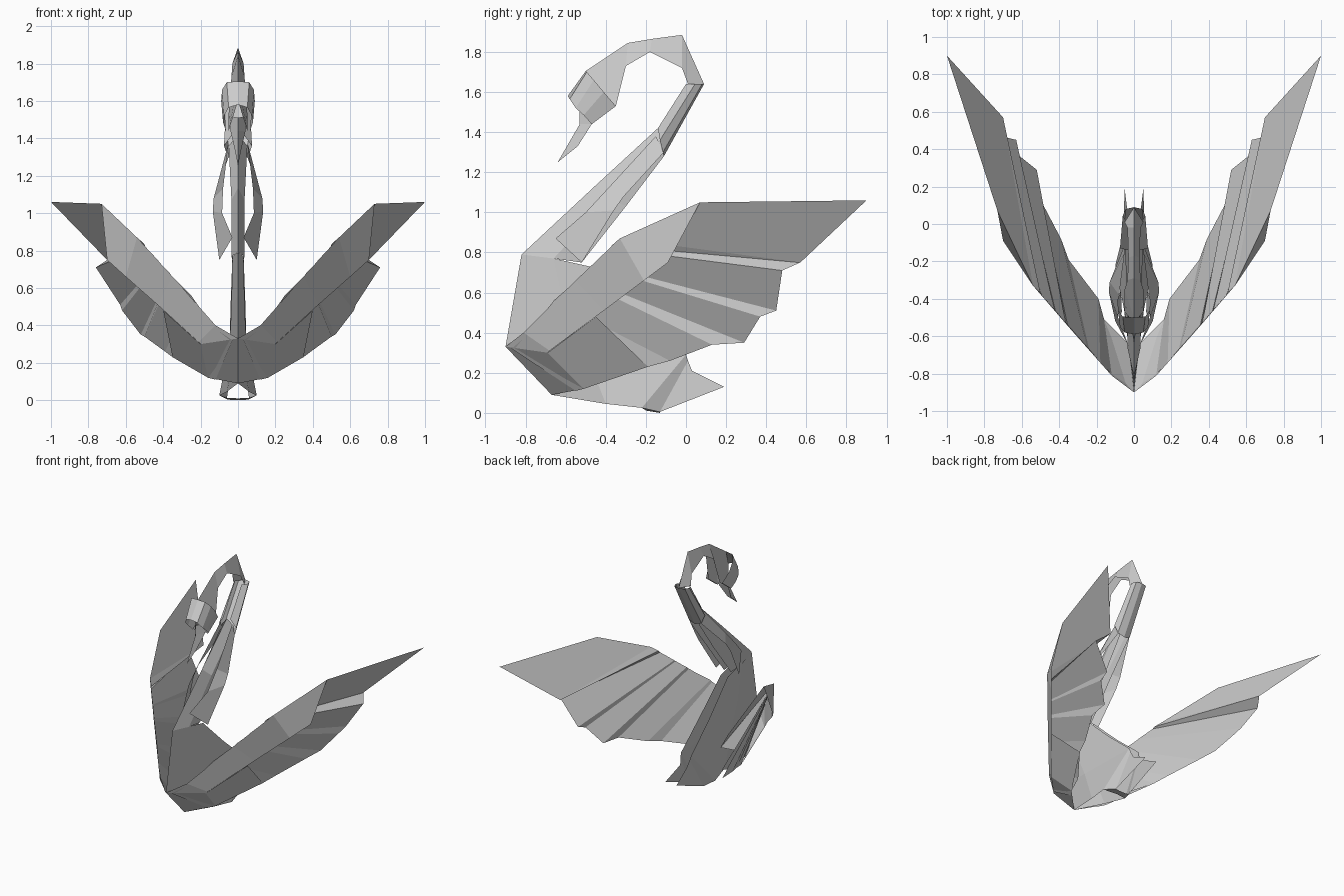
import bpy


def sheet(name, *rows):
    """Folded paper sheet lofted between equal-length point rows, mirrored over x = 0."""
    n = len(rows[0])
    verts = [p for row in rows for p in row]
    faces = [(r * n + i, r * n + i + 1, (r + 1) * n + i + 1, (r + 1) * n + i)
             for r in range(len(rows) - 1) for i in range(n - 1)]
    mesh = bpy.data.meshes.new(name)
    mesh.from_pydata(verts, [], faces)
    mesh.validate()
    ob = bpy.data.objects.new(name, mesh)
    bpy.context.collection.objects.link(ob)
    mod = ob.modifiers.new("mirror", 'MIRROR')
    mod.use_axis[0] = True
    mod.merge_threshold = 0.001
    return ob


# Leading edge of the wings, folded over the outside of the feathers
sheet("wing_leading_edge",
      [(0, -.90, .33), (.12, -.81, .40), (.35, -.55, .66), (.54, -.33, .87), (.73, .07, 1.05)],
      [(.20, -.69, .30), (.21, -.68, .31), (.43, -.41, .51), (.60, -.21, .66), (.70, -.09, .75)])

# Long outer wing tip
sheet("wing_tip",
      [(.73, .07, 1.05), (.54, -.33, .87), (.50, -.37, .835)],
      [(1.0, .90, 1.06), (.70, .57, .75), (.70, .56, .75)])

# Pleated feathers: zigzag running up inside the leading edge
sheet("wing_feathers",
      [(.50, -.37, .835), (.495, -.38, .82), (.425, -.46, .745), (.42, -.465, .735),
       (.365, -.53, .68), (.355, -.54, .665), (.25, -.66, .56), (.24, -.67, .545),
       (.18, -.74, .46), (.12, -.80, .38), (.03, -.87, .32)],
      [(.70, .57, .75), (.76, .48, .71), (.63, .45, .51), (.62, .37, .48), (.52, .29, .35),
       (.50, .13, .34), (.39, -.08, .26), (.35, -.19, .23), (.19, -.40, .16), (.16, -.51, .12),
       (.12, -.55, .11)])

# Chest fold joining both wings
sheet("chest",
      [(0, -.90, .33), (.20, -.69, .30)],
      [(0, -.67, .09), (.16, -.51, .12)])
# Outer fold below the leading edge, beside the chest
sheet("wing_root",
      [(.20, -.69, .30), (.40, -.45, .48)],
      [(.16, -.51, .12), (.35, -.19, .23)])

# Narrow body sides, flaring towards the base
sheet("body",
      [(0, -.82, .79), (0, -.86, .56), (0, -.90, .33), (0, -.67, .09)],
      [(.03, -.66, .77), (.035, -.60, .50), (.045, -.50, .30), (.06, -.40, .045)],
      [(.03, -.48, .73), (.04, -.24, .50), (.045, 0, .29), (.10, -.22, .025)])

# Curved underside closing the back of the body
sheet("belly",
      [(.10, -.22, .025), (.055, -.20, .012), (0, -.19, .01)],
      [(.06, -.13, .005), (.03, -.13, 0), (0, -.13, 0)])

# Tail points
sheet("tail",
      [(.10, -.22, .025), (.06, -.13, .005), (.05, .19, .13)],
      [(.045, 0, .29), (.04, .01, .26), (.03, .03, .21)])

# Lower neck with bowed side flaps
sheet("lower_neck",
      [(0, -.82, .79), (0, -.45, 1.135), (0, -.14, 1.42)],
      [(.035, -.66, .77), (.035, -.38, 1.07), (.05, -.12, 1.36)],
      [(.03, -.52, .75), (.03, -.30, 1.03), (.04, -.11, 1.28)])
sheet("neck_flap",
      [(.10, -.52, .75), (.135, -.36, 1.01), (.13, -.31, 1.08), (.05, -.11, 1.30)],
      [(.03, -.65, .87), (.085, -.50, 1.0), (.08, -.38, 1.13), (.05, -.15, 1.38)])

# Upper neck, an open fold curved around the back
sheet("upper_neck",
      [(0, -.11, 1.28), (.055, -.115, 1.30), (.075, -.13, 1.36), (.03, -.14, 1.42)],
      [(0, .09, 1.64), (.045, .08, 1.64), (.06, .045, 1.64), (.03, 0, 1.64)])

# Arched top of the neck leading to the head
sheet("neck_arch",
      [(0, .09, 1.64), (0, -.02, 1.885), (0, -.17, 1.865), (0, -.29, 1.845), (0, -.50, 1.705),
       (0, -.53, 1.60)],
      [(.05, .01, 1.64), (.035, -.02, 1.72), (.03, -.18, 1.80), (.035, -.30, 1.73),
       (.05, -.35, 1.53), (.05, -.47, 1.44)])

# Curved band wrapped around the front of the head
sheet("head_band",
      [(0, -.50, 1.705), (.06, -.495, 1.70), (.085, -.46, 1.66), (.09, -.41, 1.60), (.07, -.35, 1.53)],
      [(0, -.59, 1.58), (.05, -.58, 1.565), (.075, -.55, 1.52), (.08, -.51, 1.485), (.065, -.47, 1.44)])

# Beak
sheet("beak",
      [(0, -.53, 1.51), (0, -.53, 1.44), (0, -.64, 1.25)],
      [(.045, -.44, 1.52), (.04, -.47, 1.44), (.015, -.54, 1.33)])
